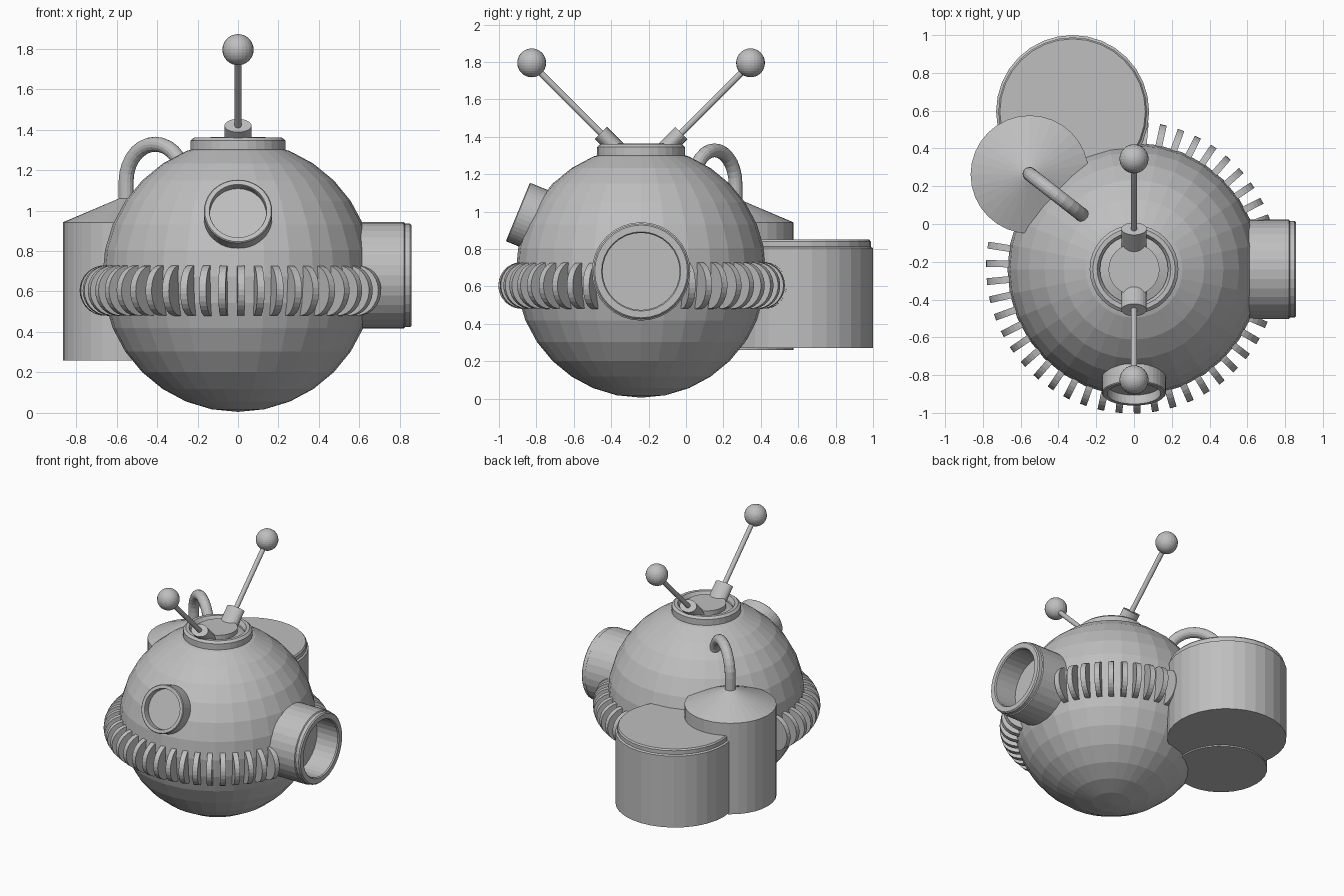
import bpy, bmesh, math
from mathutils import Vector, Matrix

if "Cube" in bpy.data.objects:
    bpy.data.objects.remove(bpy.data.objects["Cube"])

grey = bpy.data.materials.new("plain_grey")
grey.diffuse_color = (0.52, 0.52, 0.52, 1)
grey.use_nodes = True
grey.node_tree.nodes["Principled BSDF"].inputs["Base Color"].default_value = grey.diffuse_color
CY, CZ, R = -0.24, 0.675, 0.67          # body centre and radius


def finish(name, bm):
    bmesh.ops.recalc_face_normals(bm, faces=bm.faces)
    me = bpy.data.meshes.new(name)
    bm.to_mesh(me)
    bm.free()
    me.materials.append(grey)
    ob = bpy.data.objects.new(name, me)
    bpy.context.collection.objects.link(ob)
    return ob


def lathe(name, profile, origin=(0, 0, 0), axis=(0, 0, 1), n=32, scale=(1, 1, 1)):
    """Revolve (radius, height) points about an axis; radius 0 makes a pole."""
    bm = bmesh.new()
    rings = []
    for r, h in profile:
        if r == 0:
            rings.append([bm.verts.new((0, 0, h))] * n)
        else:
            rings.append([bm.verts.new((r * math.cos(2 * math.pi * i / n),
                                        r * math.sin(2 * math.pi * i / n), h)) for i in range(n)])
    for a, b in zip(rings, rings[1:]):
        for i in range(n):
            j = (i + 1) % n
            bm.faces.new(list(dict.fromkeys((a[i], a[j], b[j], b[i]))))
    rot = Vector((0, 0, 1)).rotation_difference(Vector(axis)).to_matrix().to_4x4()
    bm.transform(Matrix.Translation(origin) @ rot @ Matrix.Diagonal((*scale, 1)))
    return finish(name, bm)


def ball(name, centre, r, seg, rings):
    bm = bmesh.new()
    bmesh.ops.create_uvsphere(bm, u_segments=seg, v_segments=rings, radius=r,
                              matrix=Matrix.Translation(centre))
    return finish(name, bm)


# Round body
ball("body", (0, CY, CZ), R, 32, 16)

# Collar and small plate on top
lathe("top_collar", [(0.18, 1.28), (0.235, 1.28), (0.235, 1.345), (0.218, 1.36),
                     (0.195, 1.36), (0.18, 1.335), (0.18, 1.28)], (0, CY, 0))
lathe("top_plate", [(0, 1.31), (0.135, 1.31), (0.135, 1.363), (0, 1.363)], (0, CY, 0))

# Two antennas leaning forward and back
for name, s in (("front", -1), ("back", 1)):
    d = Vector((0, s, 1)).normalized()
    base = Vector((0, CY + s * 0.215, 1.42))
    tip = Vector((0, CY + s * 0.585, 1.795))
    lathe(name + "_antenna_base", [(0, -0.16), (0.067, -0.16), (0.067, 0), (0, 0)],
          base, d, 24, (1, 0.69, 1))
    lathe(name + "_antenna_rod", [(0, -0.03), (0.017, -0.03), (0.017, 0.53), (0, 0.53)],
          base, d, 12)
    ball(name + "_antenna_ball", tip, 0.077, 24, 16)

# Front porthole, tilted upwards
lathe("front_porthole", [(0, -0.2), (0.169, -0.2), (0.169, -0.005), (0.164, 0), (0.142, 0),
                         (0.14, -0.005), (0.14, -0.05), (0, -0.05)],
      (0, -0.899, 0.998), (0, -0.925, 0.38), 40)

# Large open tube on the right side
lathe("side_tube", [(0, 0.5), (0.263, 0.5), (0.263, 0.82), (0.256, 0.825), (0.256, 0.85),
                    (0.248, 0.858), (0.212, 0.858), (0.206, 0.85), (0.206, 0.68), (0, 0.68)],
      (0, CY, 0.68), (1, 0, 0), 32)

# Ring of round fins, left out where the tube and tanks sit
COUNT = 50
for i in range(COUNT):
    deg = (171.2 + i * 360 / COUNT) % 360
    if 88 < deg < 166 or deg < 20 or deg > 340:
        continue
    a = math.radians(deg)
    lathe("fin", [(0, -0.018), (0.125, -0.018), (0.125, 0.018), (0, 0.018)],
          (-0.01 + 0.648 * math.cos(a), -0.23 + 0.648 * math.sin(a), 0.605),
          (-math.sin(a), math.cos(a), 0), 28)

# Rear tanks
lathe("large_tank", [(0, 0.27), (0.405, 0.27), (0.405, 0.805), (0.393, 0.812),
                     (0.393, 0.84), (0.385, 0.85), (0, 0.85)], (-0.325, 0.595, 0))
lathe("small_tank", [(0, 0.26), (0.313, 0.26), (0.313, 0.942), (0, 1.075)],
      (-0.552, 0.262, 0))

# Bent pipe from the small tank to the body
start, end = Vector((-0.553, 0.265, 0)), Vector((-0.265, 0.04, 0))
mid, out = (start + end) / 2, (start - end).normalized()
rad = (start - end).length / 2
points = [start + Vector((0, 0, 1.0))]
points += [mid + out * rad * math.cos(t) + Vector((0, 0, 1.145 + rad * math.sin(t)))
           for t in (math.pi * k / 14 for k in range(15))]
side = out.cross(Vector((0, 0, 1)))
bm = bmesh.new()
loops = []
for k, p in enumerate(points):
    tan = (points[min(k + 1, len(points) - 1)] - points[max(k - 1, 0)]).normalized()
    up = side.cross(tan)
    loops.append([bm.verts.new(p + 0.037 * (side * math.cos(math.pi * i / 8)
                                            + up * math.sin(math.pi * i / 8))) for i in range(16)])
for a, b in zip(loops, loops[1:]):
    for i in range(16):
        bm.faces.new((a[i], a[(i + 1) % 16], b[(i + 1) % 16], b[i]))
bm.faces.new(loops[0])
bm.faces.new(loops[-1])
finish("bent_pipe", bm)
